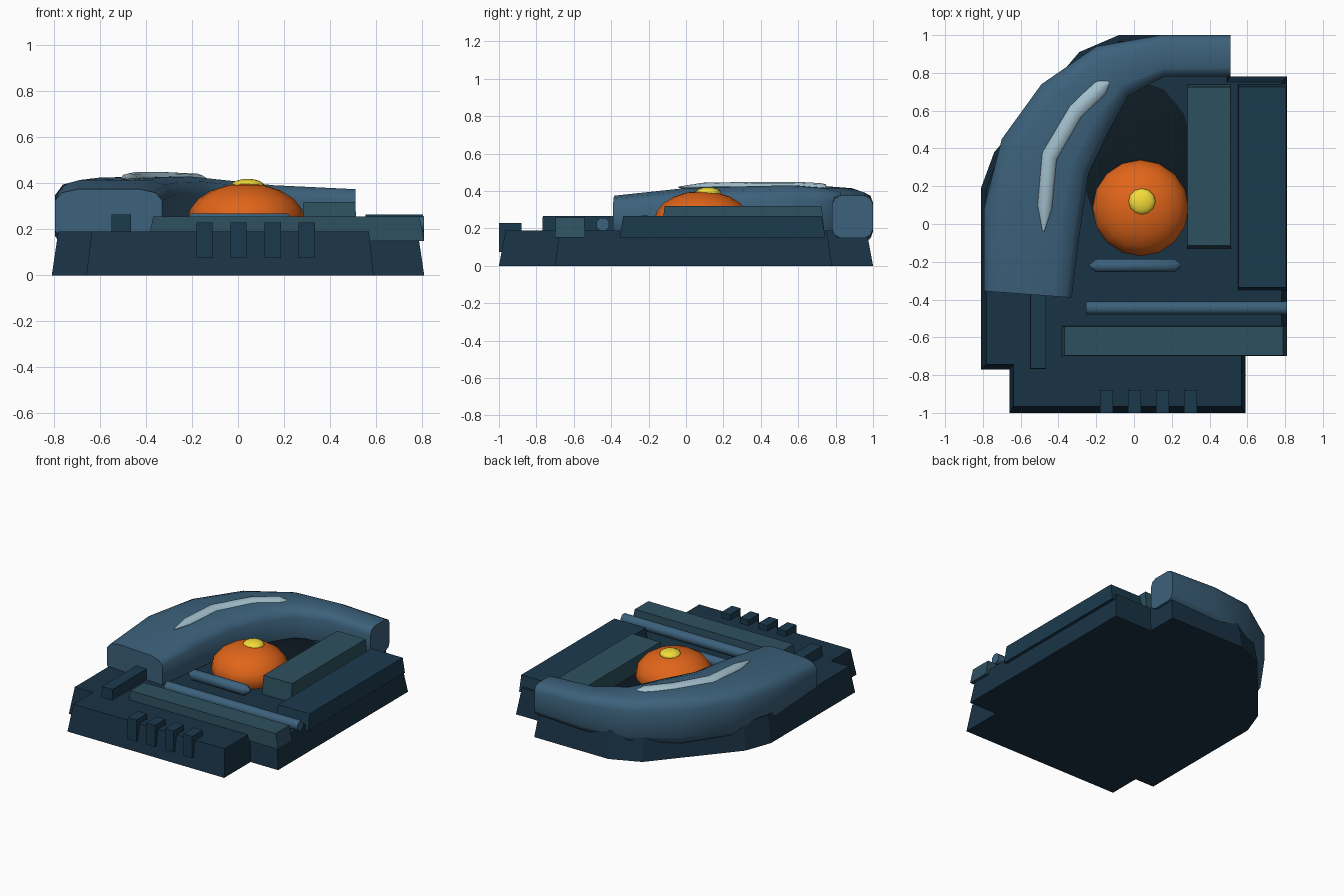
import bpy, bmesh, math
from mathutils import Vector

if "Cube" in bpy.data.objects:
    bpy.data.objects.remove(bpy.data.objects["Cube"])


def mat(name, rgb):
    m = bpy.data.materials.new(name)
    m.diffuse_color = (*rgb, 1)
    m.use_nodes = True
    m.node_tree.nodes["Principled BSDF"].inputs["Base Color"].default_value = m.diffuse_color
    return m


NAVY = mat("navy", (0.010, 0.033, 0.060))
DARK = mat("dark", (0.004, 0.010, 0.016))
SLATE = mat("slate", (0.011, 0.042, 0.075))
TEAL = mat("teal", (0.027, 0.080, 0.115))
STEEL = mat("steel", (0.045, 0.120, 0.200))
PALE = mat("pale", (0.36, 0.52, 0.60))
ORANGE = mat("orange", (0.75, 0.13, 0.01))
YELLOW = mat("yellow", (0.90, 0.72, 0.04))


def finish(bm, name, material, smooth=False):
    bmesh.ops.recalc_face_normals(bm, faces=bm.faces)
    me = bpy.data.meshes.new(name)
    bm.to_mesh(me)
    bm.free()
    ob = bpy.data.objects.new(name, me)
    bpy.context.collection.objects.link(ob)
    me.materials.append(material)
    if smooth:
        bpy.ops.object.select_all(action='DESELECT')
        ob.select_set(True)
        bpy.context.view_layer.objects.active = ob
        bpy.ops.object.shade_smooth_by_angle(angle=math.radians(50))
    return ob


def loft(name, rings, material, smooth=False):
    """Skin a list of equal-length point rings and cap both ends."""
    bm = bmesh.new()
    vs = [[bm.verts.new(p) for p in r] for r in rings]
    n = len(vs[0])
    for a, b in zip(vs, vs[1:]):
        for i in range(n):
            bm.faces.new((a[i], a[(i + 1) % n], b[(i + 1) % n], b[i]))
    bm.faces.new(vs[0])
    bm.faces.new(vs[-1])
    return finish(bm, name, material, smooth)


def slab(name, outline, z0, z1, material, taper=0.965):
    """Prism whose top is scaled slightly about the outline's centre."""
    xs, ys = zip(*outline)
    cx, cy = (min(xs) + max(xs)) / 2, (min(ys) + max(ys)) / 2
    low = [(x, y, z0) for x, y in outline]
    top = [(cx + (x - cx) * taper, cy + (y - cy) * taper, z1) for x, y in outline]
    return loft(name, [low, top], material)


def block(name, x0, x1, y0, y1, z0, z1, material, taper=0.965):
    return slab(name, [(x0, y0), (x1, y0), (x1, y1), (x0, y1)], z0, z1, material, taper)


def ellipsoid(name, centre, radii, material, seg=16, rows=10):
    bm = bmesh.new()
    bmesh.ops.create_uvsphere(bm, u_segments=seg, v_segments=rows, radius=1)
    for v in bm.verts:
        v.co = Vector(c + p * r for c, p, r in zip(centre, v.co, radii))
    return finish(bm, name, material, True)


def swept_band(name, stations, section, material):
    """Stations hold outer x, y, inner x, y, centre z, half height."""
    rings = []
    for ox, oy, ix, iy, z, h in stations:
        mx, my, hx, hy = (ox + ix) / 2, (oy + iy) / 2, (ox - ix) / 2, (oy - iy) / 2
        rings.append([(mx + u * hx, my + u * hy, z + w * h) for u, w in section])
    return loft(name, rings, material, True)


def rod(name, stations, y, z, material, sides=8):
    ang = [math.tau * (i + 0.5) / sides for i in range(sides)]
    rings = [[(x, y + r * math.cos(a), z + r * math.sin(a)) for a in ang] for x, r in stations]
    return loft(name, rings, material, True)


# Base plate with notched corners and a cut-off back left
slab("base_plate", [(-0.66, -1), (0.59, -1), (0.59, -0.70), (0.81, -0.70), (0.81, 0.78),
                    (0.51, 0.78), (0.51, 1), (-0.08, 1), (-0.29, 0.91), (-0.74, 0.38),
                    (-0.81, 0.19), (-0.81, -0.77), (-0.66, -0.77)], 0, 0.19, NAVY)

# Dark well around the dome
ellipsoid("dark_well", (0.03, 0.30, 0.18), (0.32, 0.49, 0.04), DARK, 14, 6)

# Thick curved tube
rounded = [(1, .58), (.87, .87), (.58, 1), (-.58, 1), (-.87, .87), (-1, .58),
           (-1, -.58), (-.87, -.87), (-.58, -1), (.58, -1), (.87, -.87), (1, -.58)]
swept_band("curved_tube", [
    (-0.795, -0.355, -0.33, -0.39, 0.26, 0.115),
    (-0.795, 0.08, -0.285, -0.03, 0.26, 0.155),
    (-0.70, 0.45, -0.24, 0.27, 0.26, 0.165),
    (-0.49, 0.74, -0.13, 0.50, 0.26, 0.170),
    (-0.20, 0.94, -0.03, 0.68, 0.26, 0.155),
    (0.14, 1.0, 0.16, 0.78, 0.26, 0.132),
    (0.51, 1.0, 0.51, 0.78, 0.262, 0.113)], rounded, STEEL)

# Pale highlight strip on the tube
octagon = [(math.cos(math.tau * i / 8), math.sin(math.tau * i / 8)) for i in range(8)]
swept_band("highlight_strip", [
    (-0.485, -0.035, -0.475, -0.04, 0.42, 0.004),
    (-0.51, 0.10, -0.435, 0.08, 0.422, 0.022),
    (-0.485, 0.38, -0.41, 0.34, 0.425, 0.024),
    (-0.34, 0.63, -0.28, 0.56, 0.425, 0.024),
    (-0.20, 0.755, -0.15, 0.69, 0.422, 0.020),
    (-0.14, 0.76, -0.13, 0.74, 0.415, 0.006)], octagon, PALE)

# Orange dome and its yellow cap
ellipsoid("dome", (0.035, 0.085, 0.24), (0.255, 0.255, 0.16), ORANGE)
ellipsoid("dome_cap", (0.042, 0.118, 0.39), (0.072, 0.07, 0.03), YELLOW, 12, 8)

# Raised slabs and bars
block("inner_slab", 0.28, 0.515, -0.13, 0.74, 0.18, 0.32, TEAL)
block("outer_slab", 0.55, 0.81, -0.355, 0.745, 0.15, 0.265, SLATE)
block("front_bar", -0.39, 0.81, -0.70, -0.54, 0.15, 0.257, TEAL)
block("side_bar", -0.55, -0.465, -0.77, -0.34, 0.15, 0.265, SLATE, 0.98)

# Round rod and pointed lip below the dome
rod("cross_rod", [(-0.255, 0.037), (0.81, 0.037)], -0.445, 0.222, STEEL)
rod("dome_lip", [(-0.235, 0.008), (-0.20, 0.038), (0.215, 0.038), (0.25, 0.008)],
    -0.22, 0.235, STEEL)

# Row of front teeth
for i in range(4):
    x = -0.145 + 0.148 * i
    block(f"front_tooth_{i + 1}", x - 0.035, x + 0.035, -1.0, -0.88, 0.075, 0.23, SLATE, 1)
